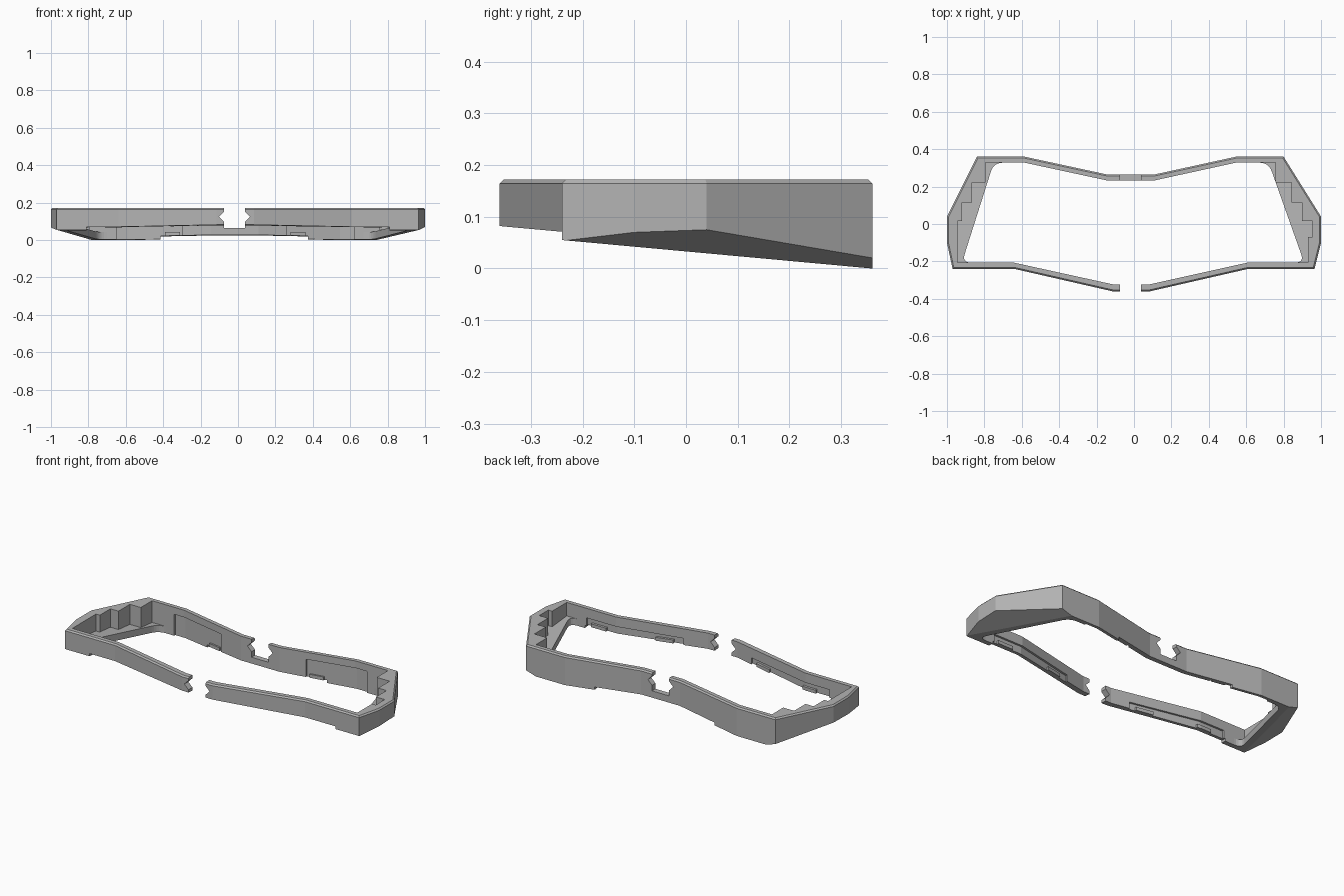
import bpy, bmesh
from mathutils import Vector

if "Cube" in bpy.data.objects:
    bpy.data.objects.remove(bpy.data.objects["Cube"])

grey = bpy.data.materials.new("plain grey")
grey.diffuse_color = (0.45, 0.45, 0.45, 1)
grey.use_nodes = True
grey.node_tree.nodes["Principled BSDF"].inputs["Base Color"].default_value = grey.diffuse_color
CX = -0.018                                   # centre line of the two halves


def base(x, y, lift=0.0):                     # tilted underside
    return 0.033 - 0.0917 * y + lift


def loft(name, rings):
    """Closed solid through matching rings of 3D points, bottom to top."""
    bm = bmesh.new()
    rows = [[bm.verts.new(p) for p in r] for r in rings]
    n = len(rows[0])
    for a, b in zip(rows, rows[1:]):
        for i in range(n):
            j = (i + 1) % n
            bm.faces.new((a[i], a[j], b[j], b[i]))
    bm.faces.new(rows[0][::-1])
    bm.faces.new(rows[-1])
    bmesh.ops.recalc_face_normals(bm, faces=bm.faces)
    me = bpy.data.meshes.new(name)
    bm.to_mesh(me)
    bm.free()
    me.materials.append(grey)
    ob = bpy.data.objects.new(name, me)
    bpy.context.collection.objects.link(ob)
    return ob


def prism(name, pts, lo, hi):
    """Prism between two height rules."""
    return loft(name, [[(x, y, f(x, y)) for x, y in pts] for f in (lo, hi)])


def rect(x0, x1, y0, y1):
    return [(x0, y0), (x1, y0), (x1, y1), (x0, y1)]


def inset(pts, d):                            # counter-clockwise outline
    out = []
    for i in range(len(pts)):
        a, b, c = (Vector(pts[(i + k) % len(pts)]) for k in (-1, 0, 1))
        u, v = (b - a).normalized(), (c - b).normalized()
        n1, n2 = Vector((-u.y, u.x)), Vector((-v.y, v.x))
        out.append(tuple(b + (n1 + n2) * d / (1 + n1.dot(n2))))
    return out


def fillet(a, b, c, r, steps=6):
    a, b, c = Vector(a), Vector(b), Vector(c)
    p, q = b + (a - b).normalized() * r, b + (c - b).normalized() * r
    return [tuple(p.lerp(b, t).lerp(b.lerp(q, t), t))
            for t in (i / steps for i in range(steps + 1))]


def carve(ob, cutter):
    cutter.hide_render = True
    m = ob.modifiers.new("cut", 'BOOLEAN')
    m.operation, m.solver, m.object = 'DIFFERENCE', 'EXACT', cutter
    bpy.context.view_layer.objects.active = ob
    bpy.ops.object.modifier_apply(modifier=m.name)
    bpy.data.objects.remove(cutter)


low = lambda x, y: -0.6
high = lambda x, y: 0.3

# Outer shell with chamfered top rim
outer = [(-0.97, -0.24), (-0.64, -0.24), (-0.115, -0.36), (0.085, -0.36),
         (0.61, -0.24), (0.965, -0.24), (1.0, -0.10), (1.0, 0.04), (0.80, 0.36),
         (0.545, 0.36), (0.11, 0.265), (-0.145, 0.265), (-0.585, 0.36),
         (-0.84, 0.36), (-1.0, 0.04), (-1.0, -0.10)]
frame = loft("case_frame", [[(x, y, base(x, y)) for x, y in outer],
                            [(x, y, 0.164) for x, y in outer],
                            [(x, y, 0.172) for x, y in inset(outer, 0.008)]])

# Inner edges of the long walls
front_in = [(-0.64, -0.207), (-0.112, -0.323), (0.082, -0.323), (0.605, -0.207)]
back_in = [(0.545, 0.328), (0.11, 0.233), (-0.145, 0.233), (-0.585, 0.328)]

# Stepped cavity above the end floors
right_steps = [(0.93, -0.207), (0.93, -0.07), (0.955, -0.07), (0.955, 0.015),
               (0.897, 0.015), (0.897, 0.115), (0.842, 0.115), (0.842, 0.222),
               (0.757, 0.222), (0.757, 0.328)]
left_steps = [(-0.795, 0.328), (-0.795, 0.222), (-0.867, 0.222), (-0.867, 0.115),
              (-0.92, 0.115), (-0.92, 0.015), (-0.945, 0.015), (-0.945, -0.207)]
carve(frame, prism("cavity", front_in + right_steps + back_in + left_steps,
                   lambda x, y: base(x, y, 0.04), high))

# Central opening with slanted, rounded ends
br, fr, fl, bl = (0.72, 0.328), (0.91, -0.207), (-0.92, -0.207), (-0.75, 0.328)
hole = (front_in + fillet(front_in[-1], fr, br, 0.05) + fillet(fr, br, back_in[0], 0.05)
        + back_in + fillet(back_in[-1], bl, fl, 0.05) + fillet(bl, fl, front_in[0], 0.05))
carve(frame, prism("opening", hole, low, high))

# Slanted undersides at both ends
carve(frame, prism("right_slant", rect(0.4, 1.3, -0.6, 0.6), low,
                   lambda x, y: 0.0735 + 0.33 * (x - 1) + 0.036 * y))
carve(frame, prism("left_slant", rect(-1.3, -0.4, -0.6, 0.6), low,
                   lambda x, y: 0.068 - 0.33 * (x + 1) + 0.0128 * y))

# Raised underside along the middle of the long walls
lifted = lambda x, y: base(x, y, 0.016)
carve(frame, prism("front_lift", rect(-0.81, 0.81, -0.6, -0.19), low, lifted))
carve(frame, prism("back_lift", rect(-0.415, 0.375, 0.19, 0.6), low, lifted))

# Notched gaps on the centre line, the back one keeping a low bridge
for name, y0, y1, z0 in (("front_gap", -0.6, -0.15, 0.0), ("back_gap", 0.1, 0.6, 0.065)):
    half = [(0.056, z0), (0.056, 0.098), (0.083, 0.125), (0.056, 0.152), (0.056, 0.3)]
    prof = [(CX + w, z) for w, z in half] + [(CX - w, z) for w, z in half[::-1]]
    carve(frame, loft(name, [[(x, y, z) for x, z in prof] for y in (y0, y1)]))


def strip(edge, x0, x1, a, b):
    """Thin outline following a wall edge, from offset a to b in y."""
    pts = sorted(edge)

    def y_at(x):
        if x <= pts[0][0]:
            return pts[0][1]
        for (xa, ya), (xb, yb) in zip(pts, pts[1:]):
            if x <= xb:
                return ya + (yb - ya) * (x - xa) / (xb - xa)
        return pts[-1][1]
    xs = [x0] + [p[0] for p in pts if x0 < p[0] < x1] + [x1]
    return [(x, y_at(x) + a) for x in xs] + [(x, y_at(x) + b) for x in xs[::-1]]


# Shallow recesses in the inner faces of the long walls
for edge, d, top, spans in ((back_in, 1, 0.13, ((-0.65, -0.30), (0.26, 0.62))),
                            (front_in, -1, 0.115, ((-0.80, -0.22), (0.22, 0.80)))):
    for x0, x1 in spans:
        carve(frame, prism("recess", strip(edge, x0, x1, -0.01 * d, 0.012 * d),
                           low, lambda x, y: top))

# Small clips at the foot of each recess
clips = [("back_clip", back_in, 1, ((-0.39, -0.31), (0.28, 0.36))),
         ("front_clip", front_in, -1, ((-0.71, -0.62), (-0.36, -0.26),
                                       (0.28, 0.38), (0.67, 0.77)))]
for name, edge, d, spans in clips:
    for x0, x1 in spans:
        prism(name, strip(edge, x0, x1, 0, 0.013 * d), lifted,
              lambda x, y: base(x, y, 0.036))
